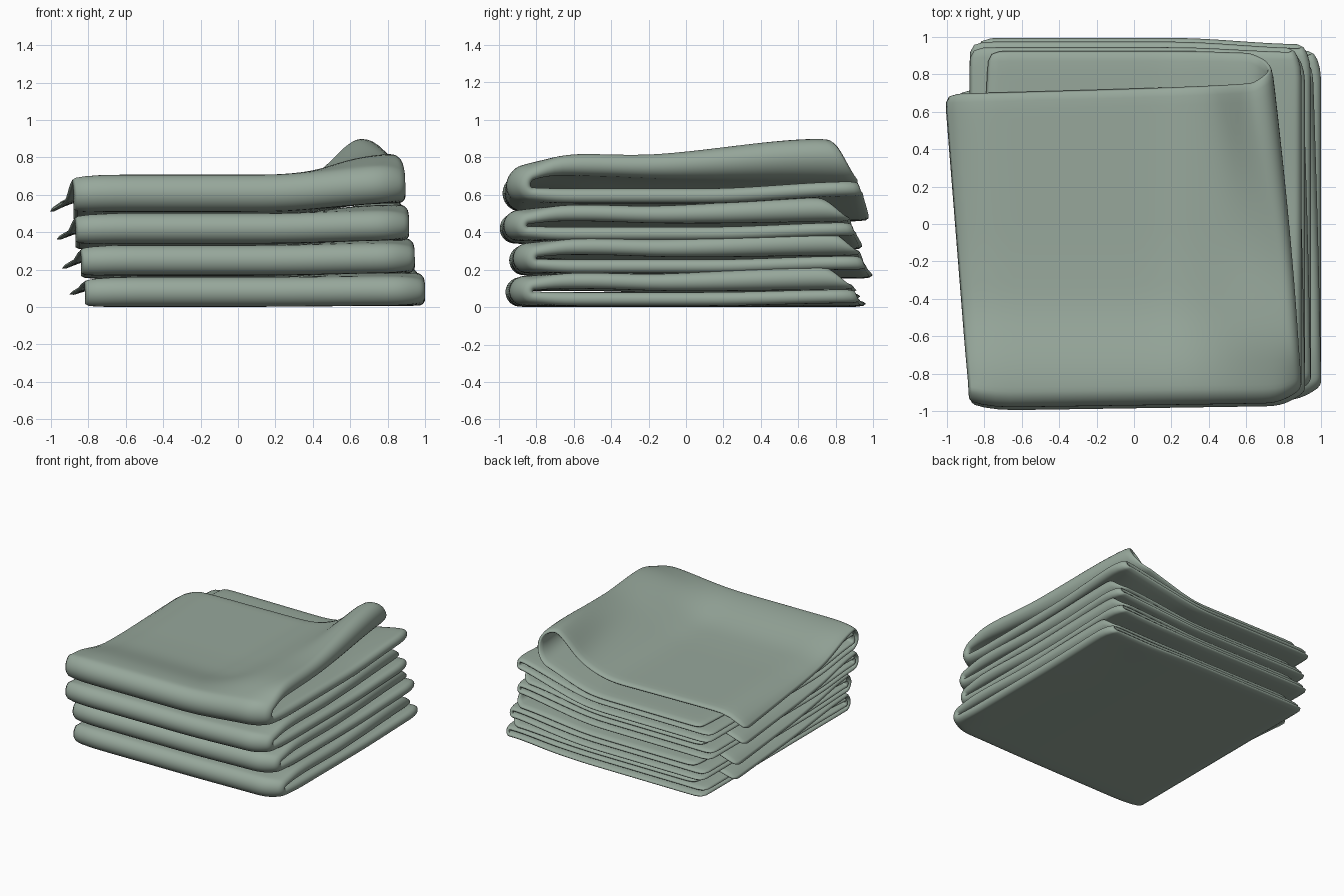
import bpy, math

cube = bpy.data.objects.get("Cube")
if cube:
    bpy.data.objects.remove(cube, do_unlink=True)

mat = bpy.data.materials.new("sage green cloth")
mat.use_nodes = True
colour = (0.31, 0.39, 0.33, 1)
mat.diffuse_color = colour
mat.node_tree.nodes["Principled BSDF"].inputs["Base Color"].default_value = colour

CLOTH = 0.033


def smooth(a, b, x):
    t = min(1, max(0, (x - a) / (b - a)))
    return t * t * (3 - 2 * t)


def lerp(a, b, t):
    return a + (b - a) * t


def steps(n):
    return [i / (n - 1) for i in range(n)]


# Across the sheet: outer leaf, side fold, inner leaf
ACROSS = ([("outer", t) for t in steps(18)]
          + [("fold", t) for t in steps(9)[1:-1]]
          + [("inner", 1 - t) for t in steps(18)])
# Along the sheet: lower half, front fold, upper half
ALONG = ([("lower", t) for t in steps(17)]
         + [("fold", t) for t in steps(11)[1:-1]]
         + [("upper", t) for t in steps(17)])


def towel(name, left, right, front, back, base, height, skew, flare, curl, lift, flap, settle):
    d = 0.02 if height < 0.18 else 0.023      # half the gap between two leaves
    r = height / 2 - d - CLOTH / 2 - 0.001    # front fold radius
    gap = 2 * (r - d) - CLOTH                 # space between the two halves
    mid = base + height / 2
    centre_y = front + r + d + CLOTH / 2

    def point(leaf, t, half, s):
        side = {"outer": 0, "inner": 1}.get(leaf, t)
        # where each leaf ends at the back
        top_end = lerp(back - 0.28 + 0.06 * t, back - 0.05, side) if leaf != "fold" \
            else lerp(back - 0.22, back - 0.05, t)
        low_end = back - 0.03 * side
        theta = {"lower": -math.pi / 2, "upper": math.pi / 2}.get(half, (s - 0.5) * math.pi)
        up = max(0, math.sin(theta))
        y = centre_y
        if half == "lower":
            y = lerp(low_end, centre_y, s)
        elif half == "upper":
            y = lerp(centre_y, top_end, s)
        depth = (y - front) / 1.7
        # left edge slants outwards on the upper outer leaf
        x_left = left + up * depth * lerp(-flap, 0.09, side)
        x_right = right - up * skew * max(0, depth) ** 1.4
        # the outer leaf flares up and the inner leaf sags onto the half below
        f = flare * up * smooth(-0.4, 0.8, y)
        sag = gap * up * smooth(centre_y, centre_y + 0.35, y)
        radius = d + (f + sag) / 2
        if leaf == "fold":
            a = t * math.pi
            x = x_right - radius + radius * math.sin(a)
            off = (f - sag) / 2 + radius * math.cos(a)
        else:
            x = lerp(x_left, x_right - radius, 1 - (1 - t) ** 1.5)
            off = d + f * smooth(x_right - 0.34, x_right - radius, x) if leaf == "outer" \
                else -d - sag
        # wrap the leaf round the front fold
        y -= math.cos(theta) * (r + off)
        z = mid + math.sin(theta) * (r + off)
        # the cloth settles behind the front roll and left of the side roll
        sunk = smooth(front + 0.1, front + 0.6, y) * (1 - smooth(0.1, 0.65, x))
        z -= sunk * settle
        if leaf == "outer":
            z -= sunk * gap * up
        # soft swell behind the front fold, curl of the right edge, rise at the back corner
        near = smooth(front + 0.9, front + 0.45, y) * smooth(front, front + 0.4, y)
        rise = lerp(0.5, 1, smooth(front, front + 0.4, y))
        z += 0.012 * up * near
        z += lerp(0.45, rise, up) * curl * smooth(0.15, 0.85, x)
        z += lift * smooth(0.1, 0.9, y) * smooth(0.5, 0.9, x) * (1 - 0.5 * up)
        # loose left edge hangs down
        hang = max(0, left + 0.02 - x)
        z -= hang * (0.65 if half == "upper" else 0.2)
        # rounded, pinched front corners and slight slant of the front and back edges
        w = smooth(front + 0.35, front, y)
        corner = max(0, (x - right + 0.15) / 0.15) ** 2
        z = lerp(z, mid + 0.4 * curl, 0.3 * w * corner)
        y += w * (0.07 * corner
                  + 0.03 * max(0, (left + 0.06 - x) / 0.06) ** 2
                  + 0.015 * (x + 0.9))
        x -= 0.03 * smooth(front + 0.12, front, y) * smooth(right - 0.2, right, x)
        # rounded back corners
        b = smooth(back - 0.1, back, y)
        x -= 0.04 * b * smooth(right - 0.2, right, x)
        y -= 0.035 * b * smooth(0.2, 0.9, x)
        return x, y, max(z, CLOTH / 2)

    verts = [point(*u, *v) for v in ALONG for u in ACROSS]
    n = len(ACROSS)
    faces = [(j * n + i, j * n + i + 1, (j + 1) * n + i + 1, (j + 1) * n + i)
             for j in range(len(ALONG) - 1) for i in range(n - 1)]
    mesh = bpy.data.meshes.new(name)
    mesh.from_pydata(verts, [], faces)
    mesh.materials.append(mat)
    mesh.polygons.foreach_set("use_smooth", [True] * len(faces))
    obj = bpy.data.objects.new(name, mesh)
    bpy.context.collection.objects.link(obj)
    solid = obj.modifiers.new("cloth thickness", "SOLIDIFY")
    solid.thickness = CLOTH
    solid.offset = 0
    sub = obj.modifiers.new("soft edges", "SUBSURF")
    sub.levels = sub.render_levels = 1


# The stack, from the bottom up
towel("bottom_towel", -0.825, 0.985, -0.97, 0.965, 0.0, 0.16, 0.04, 0.045, 0.012, 0.015, 0.09, 0)
towel("second_towel", -0.845, 0.93, -0.95, 1.0, 0.168, 0.163, 0.04, 0.045, 0.025, 0.02, 0.11, 0.016)
towel("third_towel", -0.875, 0.9, -1.0, 0.945, 0.338, 0.163, 0.04, 0.045, 0.035, 0.025, 0.11, 0.032)
towel("top_towel", -0.885, 0.88, -0.985, 0.98, 0.508, 0.2, 0.14, 0.11, 0.1, 0.04, 0.135, 0.05)
